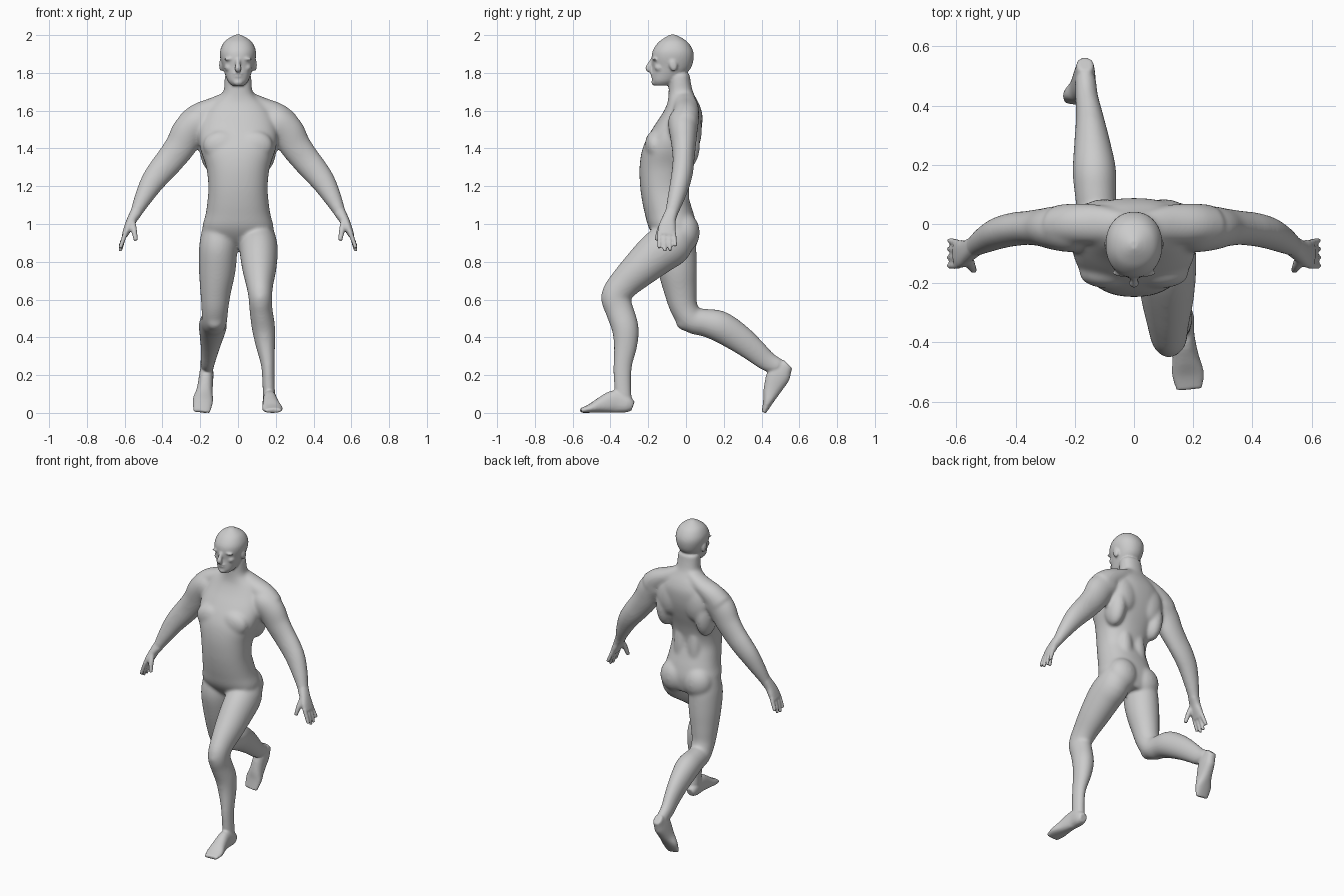
import bpy, bmesh
from math import cos, sin, pi, copysign
from mathutils import Vector, Matrix

X, Y, Z = Vector((1, 0, 0)), Vector((0, 1, 0)), Vector((0, 0, 1))
bm = bmesh.new()


def spline(pts, n=4):
    # Catmull-Rom through tuples of any length
    out = []
    for i in range(len(pts) - 1):
        a, b, c, d = (pts[max(0, min(len(pts) - 1, i + k))] for k in (-1, 0, 1, 2))
        for j in range(n):
            t = j / n
            out.append([0.5 * (2*q + (r-p)*t + (2*p-5*q+4*r-s)*t*t + (3*q-p-3*r+s)*t**3)
                        for p, q, r, s in zip(a, b, c, d)])
    return out + [list(pts[-1])]


def tube(pts, side=X, power=2.0, axis=None, sides=28):
    # loft of (x, y, z, half width along side, half depth) rings
    pts = spline(pts)
    co = [Vector(p[:3]) for p in pts]
    rings = []
    for i, p in enumerate(pts):
        t = axis or (co[min(i+1, len(co)-1)] - co[max(i-1, 0)]).normalized()
        u = (side - t * side.dot(t)).normalized()
        v = t.cross(u)
        ring = []
        for k in range(sides):
            a = 2 * pi * k / sides
            c, s = (copysign(abs(f) ** (2 / power), f) for f in (cos(a), sin(a)))
            ring.append(bm.verts.new(co[i] + u * c * p[3] + v * s * p[4]))
        rings.append(ring)
    for r, q in zip(rings, rings[1:]):
        for k in range(sides):
            m = (k + 1) % sides
            bm.faces.new((r[k], r[m], q[m], q[k]))
    bm.faces.new(rings[0][::-1])
    bm.faces.new(rings[-1])


def stack(rows, power):
    # horizontal slices: (z, front y, back y, half width)
    tube([(0, (f + b) / 2, z, w, (b - f) / 2) for z, f, b, w in rows], X, power, Z, 40)


def blob(pos, size, rot=0.0, axis='X'):
    m = Matrix.Translation(pos) @ Matrix.Rotation(rot, 4, axis) @ Matrix.Diagonal((*size, 1))
    bmesh.ops.create_uvsphere(bm, u_segments=24, v_segments=14, radius=1, matrix=m)


def fused(name, voxel, rounds):
    # turn everything built so far into one blended object
    global bm
    bmesh.ops.recalc_face_normals(bm, faces=bm.faces)
    mesh = bpy.data.meshes.new(name)
    bm.to_mesh(mesh)
    bm.free()
    bm = bmesh.new()
    ob = bpy.data.objects.new(name, mesh)
    bpy.context.collection.objects.link(ob)
    fuse = ob.modifiers.new("fuse", 'REMESH')
    fuse.mode = 'VOXEL'
    fuse.voxel_size = voxel
    fuse.use_smooth_shade = True
    soften = ob.modifiers.new("soften", 'SMOOTH')
    soften.factor = .5
    soften.iterations = rounds
    return ob


# torso and neck
stack([(.875, -.10, .035, .06), (.92, -.155, .05, .165), (.98, -.197, .056, .188),
       (1.05, -.217, .042, .172), (1.12, -.232, .02, .162), (1.2, -.243, 0, .157),
       (1.3, -.246, .02, .168), (1.39, -.233, .052, .198), (1.46, -.204, .074, .21),
       (1.52, -.168, .085, .205), (1.58, -.128, .087, .185), (1.63, -.102, .072, .15),
       (1.665, -.094, .054, .105), (1.7, -.092, .037, .077), (1.76, -.092, .024, .072),
       (1.8, -.09, .02, .07)], 2.3)

for s in (-1, 1):
    # chest, back and seat muscles
    blob((s * .085, -.168, 1.415), (.1, .05, .08))
    blob((s * .145, -.01, 1.42), (.06, .085, .14))
    blob((s * .1, .034, 1.5), (.085, .05, .12))
    blob((s * .05, -.015, 1.14), (.045, .033, .17))
    blob((s * .085, -.01, .955), (.098, .083, .105))
    # collar slope from neck to shoulder
    tube([(s * .04, -.01, 1.68, .05, .03), (s * .12, .0, 1.625, .065, .05),
          (s * .2, .0, 1.575, .07, .07), (s * .25, -.005, 1.525, .07, .08)], Y)
    # arm, shoulder to wrist
    tube([(s * .15, -.01, 1.56, .06, .06), (s * .205, -.015, 1.54, .08, .085),
          (s * .26, -.014, 1.49, .075, .09), (s * .303, -.012, 1.415, .065, .083),
          (s * .355, -.013, 1.345, .058, .077), (s * .405, -.018, 1.285, .057, .072),
          (s * .453, -.03, 1.222, .054, .064), (s * .5, -.052, 1.14, .046, .049),
          (s * .535, -.073, 1.07, .037, .034), (s * .553, -.085, 1.035, .034, .028)], Y)

# front leg
tube([(.1, -.04, .96, .09, .09), (.106, -.075, .9, .1, .116), (.11, -.145, .85, .101, .116),
      (.113, -.245, .762, .09, .099), (.115, -.33, .68, .072, .083),
      (.118, -.372, .615, .063, .078), (.122, -.353, .545, .061, .075),
      (.135, -.322, .45, .062, .072), (.145, -.32, .36, .052, .063),
      (.158, -.335, .25, .036, .05), (.162, -.336, .15, .033, .047),
      (.165, -.33, .06, .034, .045)])
blob((.118, -.405, .61), (.045, .047, .055))

# back leg
tube([(-.1, -.06, .97, .09, .1), (-.105, -.06, .88, .101, .114), (-.11, -.045, .76, .098, .104),
      (-.118, -.03, .65, .083, .088), (-.122, -.012, .56, .072, .074),
      (-.125, .03, .492, .068, .069), (-.13, .1, .478, .07, .074),
      (-.134, .18, .457, .074, .083), (-.142, .28, .395, .06, .076),
      (-.15, .36, .332, .047, .065), (-.16, .43, .273, .039, .054),
      (-.165, .5, .24, .036, .044)])
blob((-.122, -.005, .485), (.05, .05, .05))

# blend the large muscles, then carry the result into the final body
core = fused("muscle_core", .008, 16)
graph = bpy.context.evaluated_depsgraph_get()
graph.update()
bm.from_mesh(core.evaluated_get(graph).to_mesh())
bpy.data.objects.remove(core)

# head
stack([(1.733, -.168, -.08, .033), (1.755, -.179, -.05, .053), (1.79, -.18, -.005, .068),
       (1.83, -.178, .028, .081), (1.88, -.182, .041, .094), (1.92, -.175, .036, .094),
       (1.96, -.148, .012, .076), (1.985, -.115, -.022, .047), (2.002, -.085, -.055, .014)], 2.15)

# nose, lips, chin
tube([(0, -.178, 1.875, .012, .008), (0, -.189, 1.848, .012, .013),
      (0, -.2, 1.825, .017, .016), (0, -.19, 1.811, .016, .012)])
blob((0, -.174, 1.795), (.028, .014, .007))
blob((0, -.173, 1.782), (.025, .014, .007))
blob((0, -.167, 1.75), (.026, .016, .018))

for s in (-1, 1):
    # brow, cheek, ear
    blob((s * .037, -.165, 1.875), (.038, .014, .009), s * .1, 'Y')
    blob((s * .045, -.137, 1.828), (.027, .03, .024))
    blob((s * .089, -.068, 1.842), (.011, .022, .034), .2)
    # palm
    tube([(s * .54, -.077, 1.06, .034, .031), (s * .563, -.092, 1.02, .038, .026),
          (s * .582, -.1, .98, .047, .022), (s * .6, -.104, .94, .046, .016)], Y, 2.4)
    # fingers
    for i, tip in enumerate((.872, .855, .858, .882)):
        y = -.14 + i * .025
        y2 = -.142 + i * .029
        tube([(s * .592, y, .96, .012, .013), (s * .609, (y + y2) / 2, .915, .0115, .0125),
              (s * .624, y2, tip, .0095, .0105)], Y, sides=12)
    # thumb
    tube([(s * .56, -.115, 1.015, .017, .017), (s * .55, -.14, .965, .016, .016),
          (s * .541, -.157, .912, .011, .011)], Y, sides=12)

# front foot
tube([(.166, -.281, .035, .024, .026), (.166, -.312, .045, .036, .045),
      (.168, -.375, .06, .036, .06), (.174, -.445, .043, .044, .043),
      (.182, -.505, .024, .054, .024), (.187, -.558, .012, .044, .012)], X, 2.3)

# back foot, pushing off from the toes
tube([(-.165, .54, .258, .028, .032), (-.167, .495, .208, .037, .062),
      (-.176, .457, .125, .042, .047), (-.186, .436, .065, .054, .028),
      (-.192, .413, .004, .044, .012)], X, 2.3)

body = fused("body", .0065, 4)
